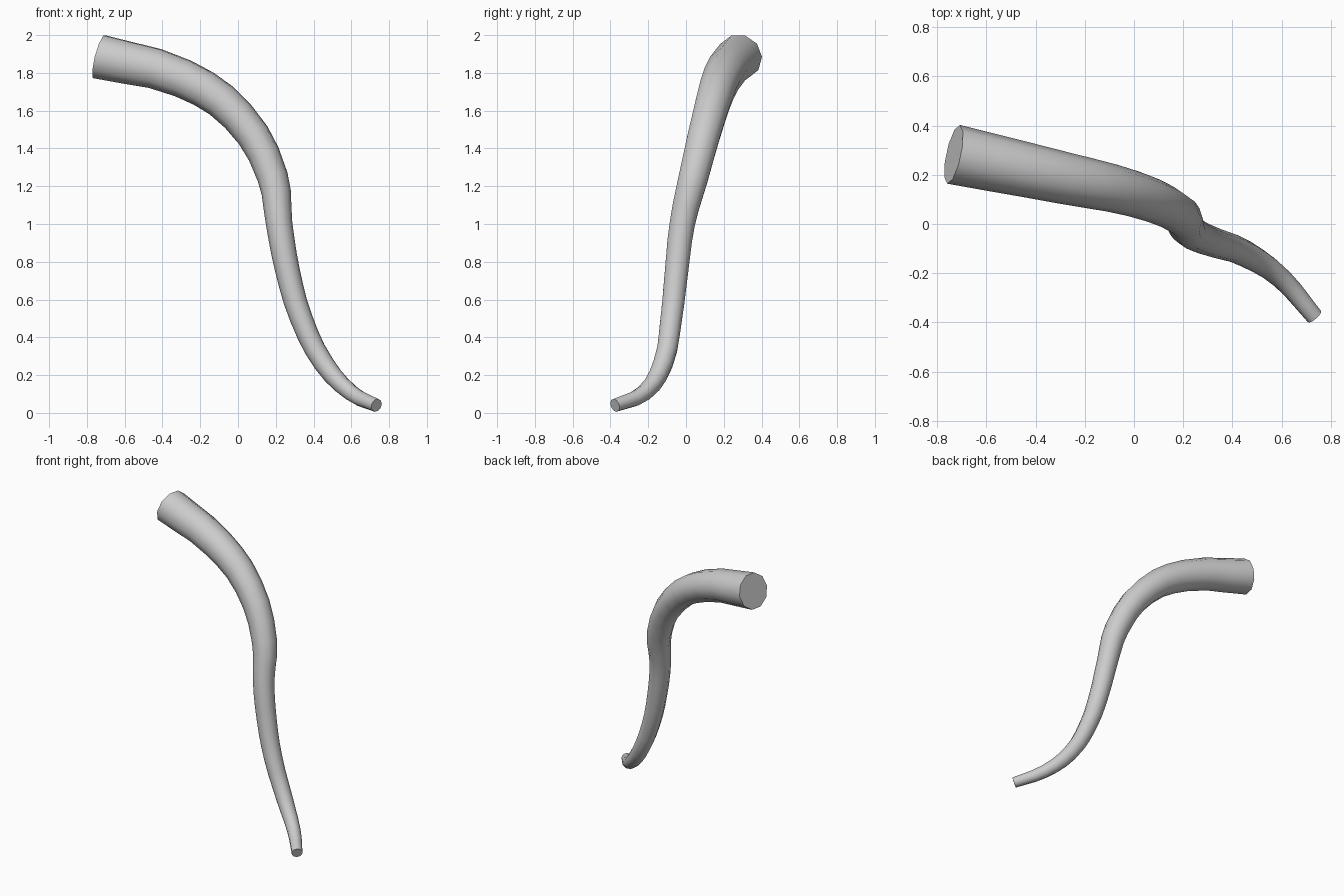
import bpy

if "Cube" in bpy.data.objects:
    bpy.data.objects.remove(bpy.data.objects["Cube"])

# Centreline stations of the tapered horn: x, y, z, radius
path = [
    (-0.733, 0.283, 1.885, 0.122),
    (-0.29, 0.188, 1.77, 0.106),
    (0.00, 0.122, 1.57, 0.093),
    (0.183, 0.040, 1.25, 0.082),
    (0.218, -0.020, 1.00, 0.070),
    (0.263, -0.050, 0.75, 0.065),
    (0.335, -0.078, 0.50, 0.060),
    (0.455, -0.122, 0.26, 0.054),
    (0.60, -0.222, 0.105, 0.044),
    (0.733, -0.376, 0.040, 0.036),
]

# Round bevelled curve, thick at the root and thin at the tip
curve = bpy.data.curves.new("horn", "CURVE")
curve.dimensions = "3D"
curve.bevel_depth = 1.0
curve.bevel_resolution = 3
curve.use_fill_caps = True
curve.resolution_u = 3
spline = curve.splines.new("BEZIER")
spline.bezier_points.add(len(path) - 1)
for point, (x, y, z, r) in zip(spline.bezier_points, path):
    point.co = (x, y, z)
    point.radius = r
    point.handle_left_type = point.handle_right_type = "AUTO"
spline.use_smooth = True

horn = bpy.data.objects.new("horn", curve)
bpy.context.collection.objects.link(horn)
bpy.context.view_layer.objects.active = horn
horn.select_set(True)

# Turn into a mesh, weld the caps, smooth the sides and keep the cap rims sharp
bpy.ops.object.convert(target="MESH")
horn = bpy.context.object
bpy.ops.object.mode_set(mode="EDIT")
bpy.ops.mesh.select_all(action="SELECT")
bpy.ops.mesh.remove_doubles(threshold=0.0005)
bpy.ops.mesh.normals_make_consistent(inside=False)
bpy.ops.object.mode_set(mode="OBJECT")
bpy.ops.object.shade_smooth_by_angle(angle=0.9)
